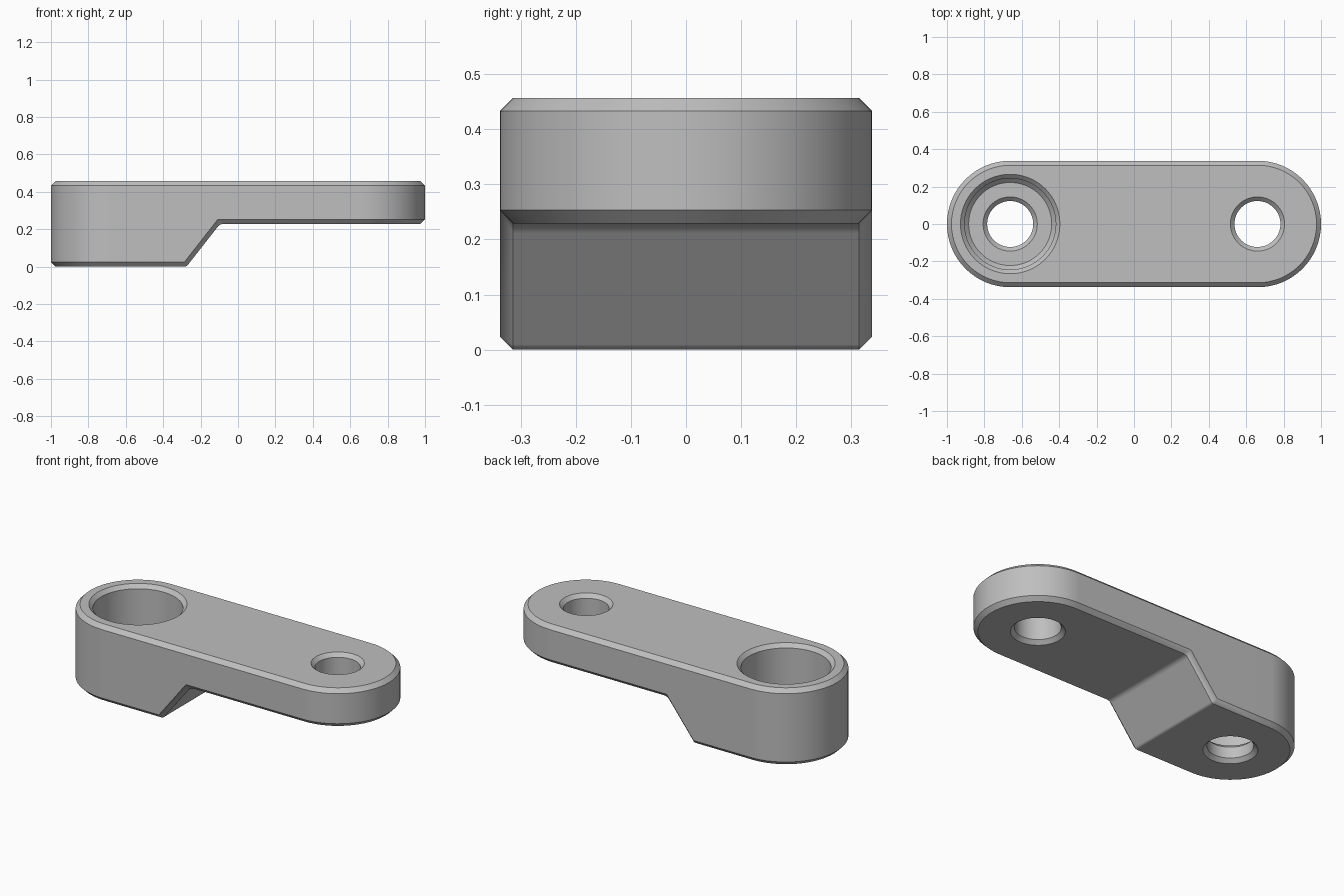
import bpy, bmesh
from math import sin, cos, pi, radians
from mathutils import Vector

if "Cube" in bpy.data.objects:
    bpy.data.objects.remove(bpy.data.objects["Cube"])

R, CX, TOP, CH = 0.338, 0.662, 0.457, 0.024   # end radius, end centre, height, chamfer
STEP = 0.229                                  # underside height of the thin end
SEG = 32

grey = bpy.data.materials.new("machined grey")
grey.use_nodes = True
grey.diffuse_color = (0.52, 0.52, 0.52, 1)
grey.node_tree.nodes["Principled BSDF"].inputs["Base Color"].default_value = (0.52, 0.52, 0.52, 1)


def make_object(name, bm):
    bmesh.ops.remove_doubles(bm, verts=bm.verts, dist=1e-5)
    bmesh.ops.recalc_face_normals(bm, faces=bm.faces)
    mesh = bpy.data.meshes.new(name)
    bm.to_mesh(mesh)
    bm.free()
    mesh.materials.append(grey)
    ob = bpy.data.objects.new(name, mesh)
    bpy.context.collection.objects.link(ob)
    return ob


# Underside profile: sharp outer corners, rounded inner edge offset by the chamfer
low, high = Vector((-0.287, CH)), Vector((-0.108, STEP + CH))
slope = (high - low).normalized()
normal = Vector((slope.y, -slope.x))
knee = Vector((-0.096, STEP))
outer, inner = [], []
for i in range(7):                            # convex bend at the foot
    a = radians(-90 + 52 * i / 6)
    outer.append(low)
    inner.append(low + CH * Vector((cos(a), sin(a))))
inner[6] = low + CH * normal
for i in range(7):                            # concave bend at the step
    t = i / 6
    outer.append(high)
    inner.append((1 - t) ** 2 * (knee - 0.022 * slope) + 2 * t * (1 - t) * knee
                 + t * t * (knee + Vector((0.022, 0))))
n = len(outer)


def ring(bm, radius, profile, z_left, z_right):
    """Stadium loop: front side, right end, back side, left end."""
    pts = [(p.x, -radius, p.y) for p in profile]
    for i in range(SEG + 1):
        a = -pi / 2 + pi * i / SEG
        pts.append((CX + radius * cos(a), radius * sin(a), z_right))
    pts += [(p.x, radius, p.y) for p in reversed(profile)]
    for i in range(SEG + 1):
        a = pi / 2 + pi * i / SEG
        pts.append((-CX + radius * cos(a), radius * sin(a), z_left))
    return [bm.verts.new(p) for p in pts]


# Arm body
bm = bmesh.new()
flat = lambda z: [Vector((p.x, z)) for p in outer]
loops = [ring(bm, R - CH, flat(TOP), TOP, TOP),
         ring(bm, R, flat(TOP - CH), TOP - CH, TOP - CH),
         ring(bm, R, outer, CH, STEP + CH),
         ring(bm, R - CH, inner, 0, STEP)]
for a, b in zip(loops, loops[1:]):
    for i in range(len(a)):
        j = (i + 1) % len(a)
        bm.faces.new((a[i], a[j], b[j], b[i]))
bm.faces.new(loops[0])
under = loops[3]
back = n + SEG + 1                            # first vertex of the back side
for i in range(n - 1):
    bm.faces.new((under[i], under[i + 1], under[back + n - 2 - i], under[back + n - 1 - i]))
bm.faces.new(under[n - 1:back + 1])           # under the thin end
bm.faces.new(under[back + n - 1:] + [under[0]])  # under the thick end
arm = make_object("link_arm", bm)


def hole_cutter(name, x, profile, seg=64):
    """Turned cutter from (radius, height) pairs."""
    bm = bmesh.new()
    rings = [[bm.verts.new((x + r * cos(2 * pi * k / seg), r * sin(2 * pi * k / seg), z))
              for k in range(seg)] for r, z in profile]
    for a, b in zip(rings, rings[1:]):
        for i in range(seg):
            j = (i + 1) % seg
            bm.faces.new((a[i], a[j], b[j], b[i]))
    bm.faces.new(rings[0])
    bm.faces.new(rings[-1])
    ob = make_object(name, bm)
    ob.hide_render = True
    return ob


E, H, C, B = 0.02, 0.123, 0.022, 0.244        # overshoot, hole radius, chamfer, bore radius
FLOOR = 0.11
cutters = [
    hole_cutter("pin_hole_cutter", 0.66,
                [(H + C + E, STEP - E), (H, STEP + C), (H, TOP - C), (H + C + E, TOP + E)]),
    hole_cutter("counterbore_cutter", -0.662,
                [(H + C + E, -E), (H, C), (H, FLOOR - C), (H + C, FLOOR), (B - C, FLOOR),
                 (B, FLOOR + C), (B, TOP - C), (B + C + E, TOP + E)]),
]
bpy.context.view_layer.objects.active = arm
arm.select_set(True)
for c in cutters:
    m = arm.modifiers.new(c.name, "BOOLEAN")
    m.operation, m.solver, m.object = "DIFFERENCE", "EXACT", c
    bpy.ops.object.modifier_apply(modifier=m.name)
    bpy.data.objects.remove(c)

# Smooth curved walls, crisp chamfers
for ob in bpy.context.selected_objects:
    ob.select_set(ob == arm)
bpy.ops.object.shade_smooth_by_angle(angle=radians(30))
w = arm.modifiers.new("weighted_normals", "WEIGHTED_NORMAL")
w.keep_sharp = True
